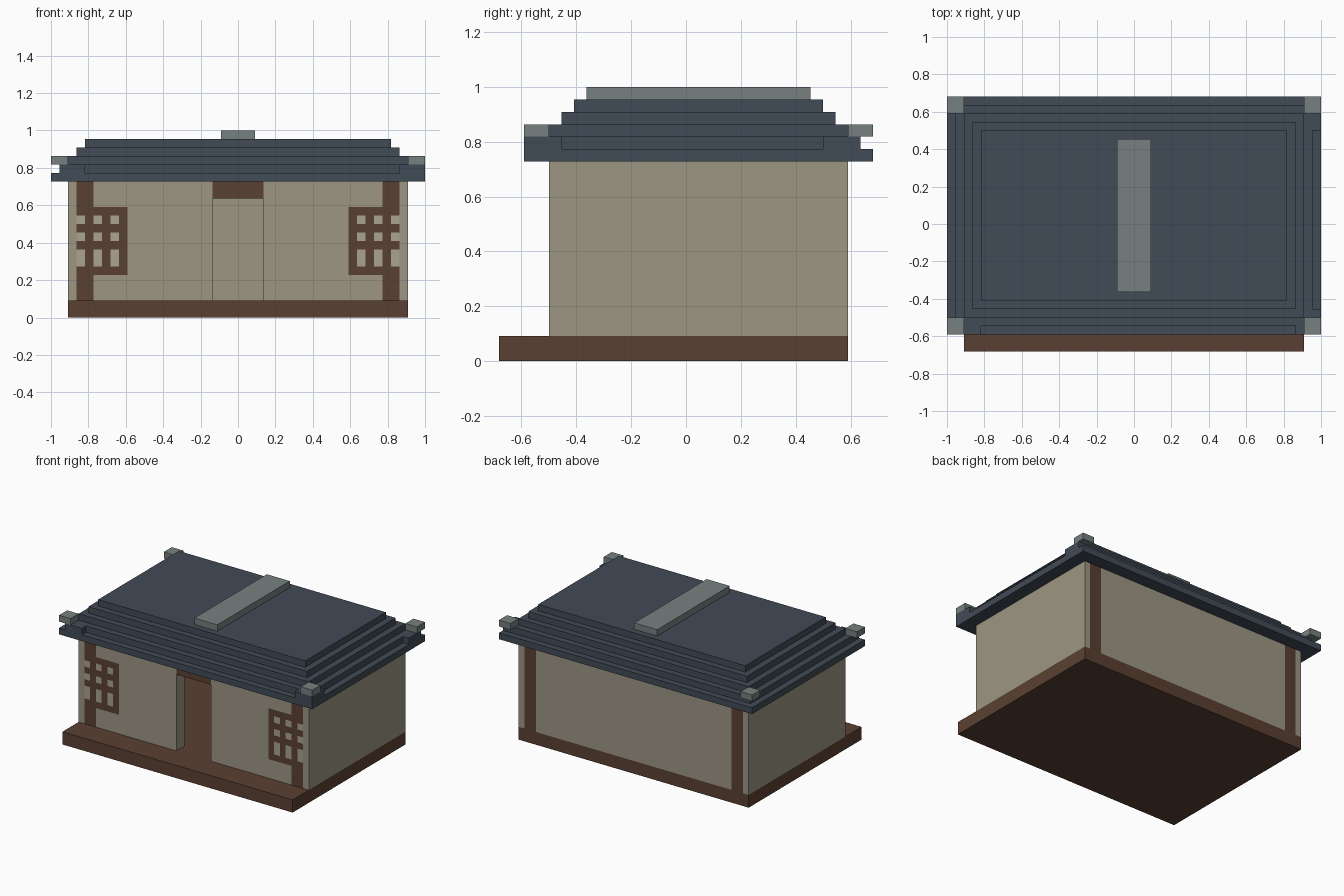
import bpy, bmesh
from mathutils import Vector

if "Cube" in bpy.data.objects:
    bpy.data.objects.remove(bpy.data.objects["Cube"])

U = 1 / 22  # the building sits on a grid of 22 cells per unit


def material(name, rgb):
    m = bpy.data.materials.new(name)
    m.diffuse_color = (*rgb, 1)
    m.use_nodes = True
    m.node_tree.nodes["Principled BSDF"].inputs["Base Color"].default_value = m.diffuse_color
    return m


PLASTER = material("plaster", (0.34, 0.305, 0.23))
PANE = material("paper_pane", (0.40, 0.366, 0.275))
TIMBER = material("timber", (0.102, 0.051, 0.032))
TILE = material("roof_tile", (0.053, 0.07, 0.093))
STONE = material("ridge_stone", (0.18, 0.216, 0.216))


def part(name, mat, boxes):
    """One object from boxes given as (x0, x1, y0, y1, z0, z1) in grid cells."""
    bm = bmesh.new()
    for x0, x1, y0, y1, z0, z1 in boxes:
        lo, hi = Vector((x0, y0, z0)) * U, Vector((x1, y1, z1)) * U
        for v in bmesh.ops.create_cube(bm, size=1)["verts"]:
            v.co = (lo + hi) / 2 + v.co * (hi - lo)
    mesh = bpy.data.meshes.new(name)
    bm.to_mesh(mesh)
    bm.free()
    mesh.materials.append(mat)
    obj = bpy.data.objects.new(name, mesh)
    bpy.context.collection.objects.link(obj)
    return obj


def both(boxes):
    """Boxes plus their mirror images across x = 0."""
    return boxes + [(-b[1], -b[0], *b[2:]) for b in boxes]


# Floor platform with front step
part("platform", TIMBER, [(-20, 20, -15, 13, 0, 2)])

# Hollow room: side walls, back wall, front wall around door and windows
F, B = (-11, -9), (11, 13)
part("side_walls", PLASTER, both([(18, 20, -9, 11, 2, 16)]))
part("back_wall", PLASTER, [(-17, 17, *B, 2, 16)] + both([(19, 20, *B, 2, 16)]))
part("front_wall", PLASTER, both([
    (3, 13, *F, 2, 16), (19, 20, *F, 2, 16),
    (13, 17, *F, 2, 5), (13, 17, *F, 13, 16)]))
part("door_lintel", TIMBER, [(-3, 3, *F, 14, 16)])

# Timber posts, flush with the plaster
part("back_posts", TIMBER, both([(17, 19, *B, 2, 16)]))
part("front_posts", TIMBER, both([(17, 19, *F, 2, 5), (17, 19, *F, 13, 16)]))

# Lattice windows: upright bars, cross rails and the panes between
bars = [(x, x + 1, *F, 5, 13) for x in (13, 15, 17)]
rails = [(x, x + 1, *F, z, z + 1) for x in (14, 16, 18) for z in (5, 8, 10, 12)]
panes = [(x, x + 1, *F, *z) for x in (14, 16, 18) for z in ((6, 8), (9, 10), (11, 12))]
part("window_lattice", TIMBER, both(bars + rails))
part("window_panes", PANE, both(panes))

# Stepped roof: eaves, second course with raised corners, upper courses
part("roof_eaves", TILE, [(-22, 22, -13, 15, 16, 17)])
part("roof_second_course", TILE, [
    (-21, 21, -12, 14, 17, 18),
    (-21, -18, -13, -12, 17, 18), (19, 21, -13, -12, 17, 18),
    (21, 22, -13, -10, 17, 18), (21, 22, 11, 14, 17, 18)])
for i in range(3):
    part(f"roof_upper_course_{i + 1}", TILE,
         [(i - 20, 20 - i, i - 11, 13 - i, 18 + i, 19 + i)])

# Corner ornaments and ridge cap
part("corner_ornaments", STONE,
     both([(20, 22, y, y + 2, 18, 19) for y in (-13, 13)]))
part("ridge_cap", STONE, [(-2, 2, -8, 10, 21, 22)])
